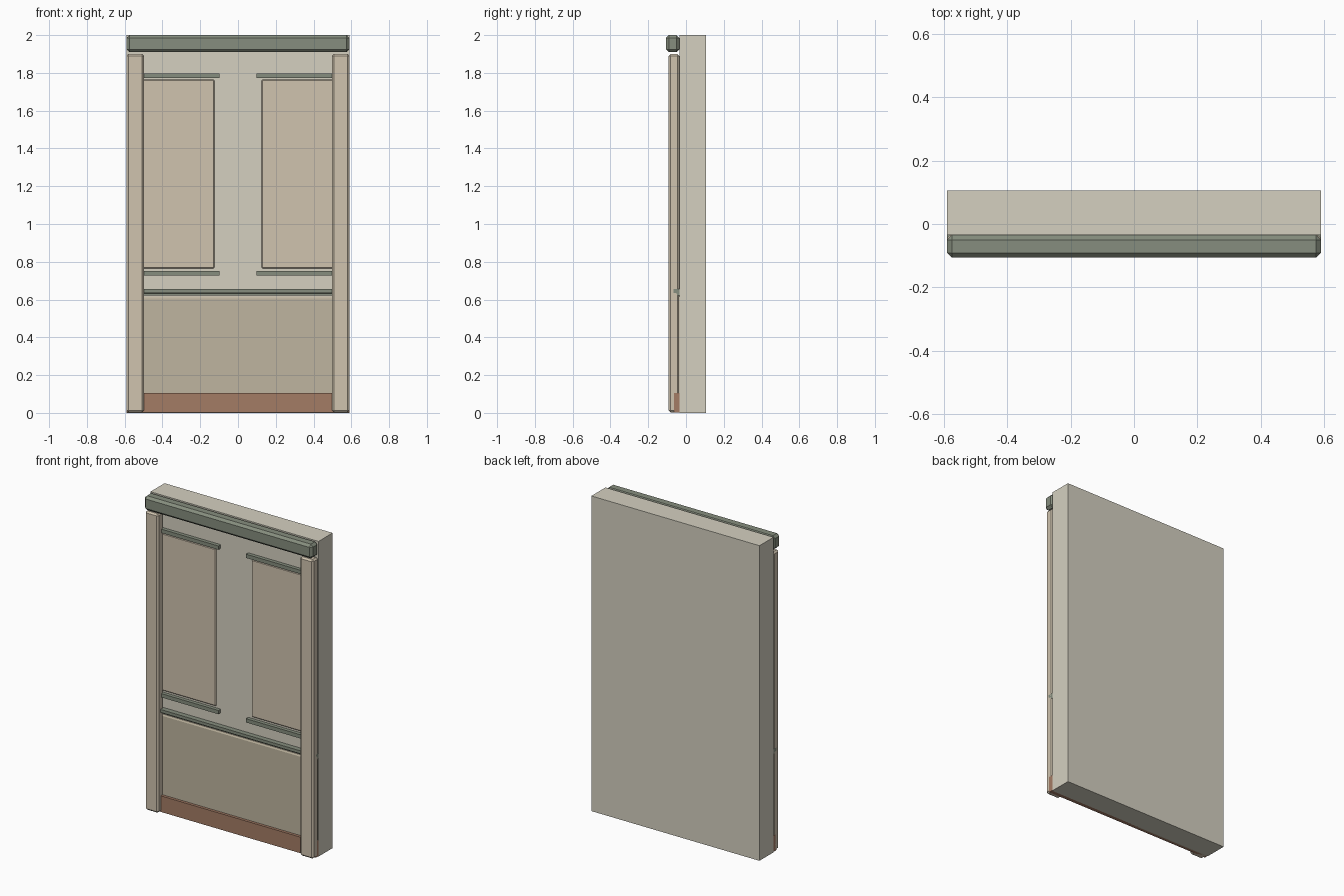
import bpy, bmesh

if "Cube" in bpy.data.objects:
    bpy.data.objects.remove(bpy.data.objects["Cube"])

def material(name, rgb):
    m = bpy.data.materials.new(name)
    m.diffuse_color = (*rgb, 1)
    m.use_nodes = True
    m.node_tree.nodes["Principled BSDF"].inputs["Base Color"].default_value = m.diffuse_color
    return m

PLASTER = material("plaster", (0.66, 0.63, 0.53))
CREAM = material("cream_paint", (0.63, 0.55, 0.43))
TAN = material("tan_panel", (0.52, 0.46, 0.35))
SAGE = material("sage_trim", (0.24, 0.27, 0.21))
BROWN = material("brown_skirting", (0.37, 0.2, 0.13))

def finish(name, bm, mat):
    me = bpy.data.meshes.new(name)
    bmesh.ops.recalc_face_normals(bm, faces=bm.faces)
    bm.to_mesh(me)
    bm.free()
    ob = bpy.data.objects.new(name, me)
    me.materials.append(mat)
    bpy.context.collection.objects.link(ob)
    return ob

def box(name, x, y, z, mat, bevel=0):
    bm = bmesh.new()
    bmesh.ops.create_cube(bm, size=1)
    for v in bm.verts:
        v.co = [r[0] if c < 0 else r[1] for c, r in zip(v.co, (x, y, z))]
    if bevel:
        bmesh.ops.bevel(bm, geom=bm.edges[:], offset=bevel, segments=1,
                        profile=0.5, affect='EDGES')
    return finish(name, bm, mat)

def moulding(name, x0, x1, profile, mat):
    """Extrude a (y, z) profile along x."""
    bm = bmesh.new()
    f = bm.faces.new([bm.verts.new((x0, y, z)) for y, z in profile])
    ext = bmesh.ops.extrude_face_region(bm, geom=[f])
    verts = [g for g in ext["geom"] if isinstance(g, bmesh.types.BMVert)]
    bmesh.ops.translate(bm, verts=verts, vec=(x1 - x0, 0, 0))
    return finish(name, bm, mat)

W = 0.59        # half width
F = -0.035      # wall front plane

# Wall and top cornice
box("wall", (-W, W), (F, 0.106), (0, 2), PLASTER)
box("cornice", (-W, W), (-0.106, F), (1.91, 2), SAGE, 0.015)

# Lower panel, skirting and chair rail run behind the pilasters
moulding("lower_panel", -0.585, 0.585,
         [(F, 0.003), (-0.045, 0.003), (-0.045, 0.605), (-0.04, 0.615), (F, 0.615)], TAN)
box("skirting", (-W, W), (-0.063, F), (0.003, 0.105), BROWN)
moulding("chair_rail", -W, W,
         [(F, 0.655), (-0.067, 0.655), (-0.067, 0.636), (-0.047, 0.632),
          (-0.047, 0.622), (F, 0.622)], SAGE)

# Pilasters, upper panels and panel trims on both sides
for side, s in (("left", -1), ("right", 1)):
    def span(a, b):
        return tuple(sorted((s * a, s * b)))
    box(side + "_pilaster", span(0.498, W), (-0.092, F), (0.003, 1.9), CREAM, 0.01)
    box(side + "_upper_panel", span(0.125, 0.56), (-0.045, -0.025), (0.765, 1.765), CREAM, 0.006)
    for level, z in (("lower", 0.728), ("upper", 1.772)):
        box(f"{side}_{level}_panel_trim", span(0.097, 0.56), (-0.058, F), (z, z + 0.024), SAGE)
